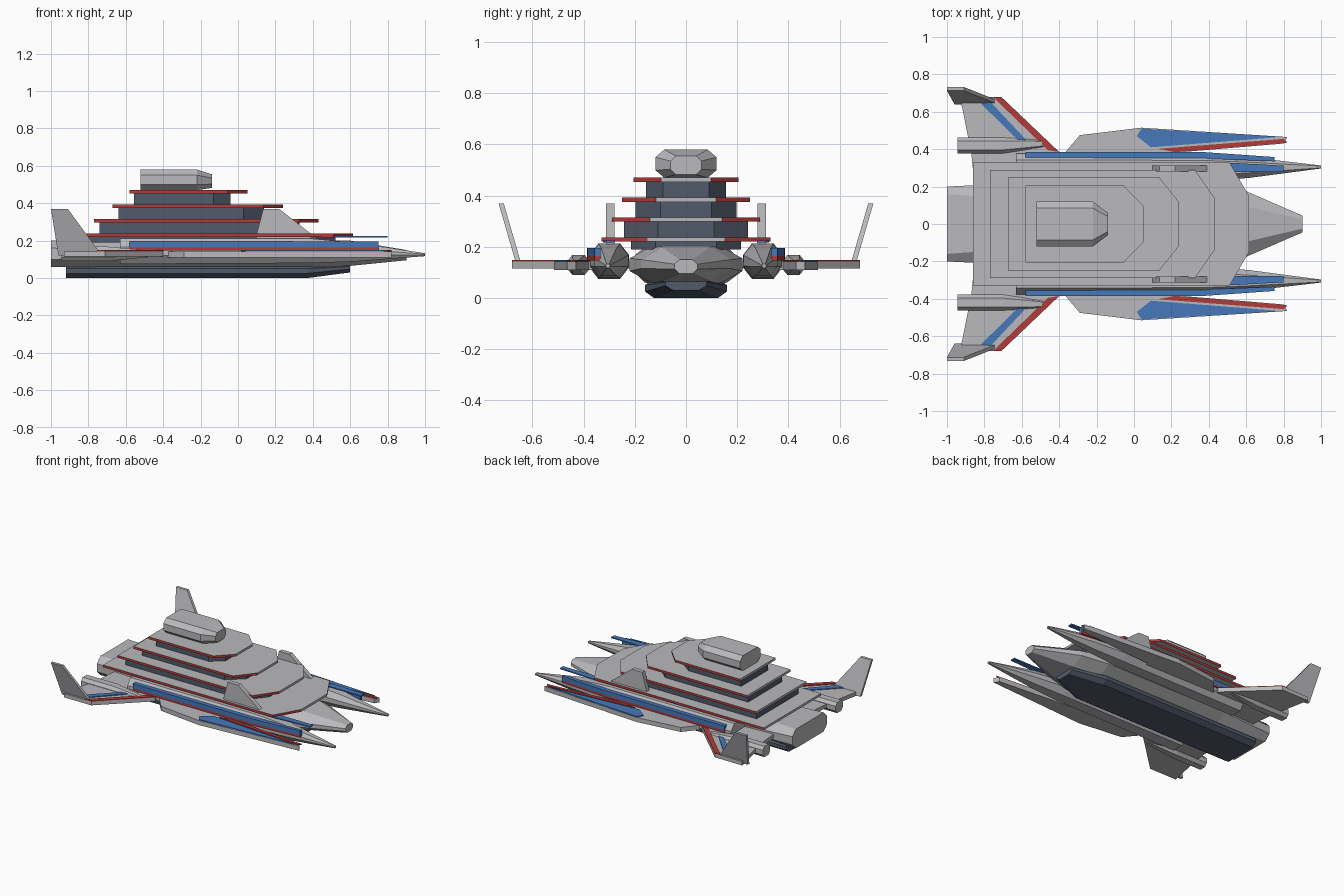
import bpy, bmesh


def material(name, rgb):
    m = bpy.data.materials.new(name)
    m.diffuse_color = (*rgb, 1)
    return m


GREY = material("hull grey", (0.49, 0.49, 0.51))
SLATE = material("slate blue", (0.085, 0.105, 0.145))
BLUE = material("stripe blue", (0.06, 0.19, 0.5))
RED = material("trim red", (0.45, 0.045, 0.042))


def loft(name, rings, *mats):
    """Skin a row of matching closed rings and cap both ends."""
    bm = bmesh.new()
    rows = [[bm.verts.new(p) for p in ring] for ring in rings]
    n = len(rows[0])
    for a, b in zip(rows, rows[1:]):
        for i in range(n):
            j = (i + 1) % n
            bm.faces.new((a[i], a[j], b[j], b[i]))
    bm.faces.new(rows[0])
    bm.faces.new(rows[-1])
    bmesh.ops.recalc_face_normals(bm, faces=bm.faces)
    me = bpy.data.meshes.new(name)
    bm.to_mesh(me)
    bm.free()
    for m in mats:
        me.materials.append(m)
    ob = bpy.data.objects.new(name, me)
    bpy.context.collection.objects.link(ob)
    return ob


def octagon(x, cy, hy, z0, z1, by, bz):
    """Bevelled box section across x: half width hy, bevel by wide and bz high."""
    pts = [(hy - by, z0), (hy, z0 + bz), (hy, z1 - bz), (hy - by, z1)]
    pts += [(-y, z) for y, z in reversed(pts)]
    return [(x, cy + y, z) for y, z in pts]


def slab(name, outline, z0, z1, *mats):
    return loft(name, [[(x, y, z) for x, y in outline] for z in (z0, z1)], *mats)


def deck_outline(back, bend, front, hy, tip):
    return [(back, -hy), (bend, -hy), (front, -tip), (front, tip), (bend, hy), (back, hy)]


# Central hull with a blunt tapering nose
loft("central_hull", [
    octagon(-1.0, 0, 0.2, 0.06, 0.2, 0.04, 0.04),
    octagon(-0.6, 0, 0.22, 0.055, 0.2, 0.09, 0.05),
    octagon(0.4, 0, 0.22, 0.055, 0.205, 0.09, 0.05),
    octagon(0.6, 0, 0.175, 0.065, 0.2, 0.08, 0.05),
    octagon(0.9, 0, 0.045, 0.095, 0.15, 0.02, 0.018)], GREY)

# Dark keel
loft("keel", [
    octagon(-0.92, 0, 0.16, 0.0, 0.075, 0.035, 0.025),
    octagon(0.37, 0, 0.16, 0.0, 0.075, 0.035, 0.025),
    octagon(0.6, 0, 0.08, 0.03, 0.08, 0.03, 0.018)], SLATE)

# Stepped decks: red edged plates, grey at the bow and stern
decks = [(-0.86, 0.51, 0.615, 0.33, 0.15, 0.22),
         (-0.77, 0.325, 0.43, 0.29, 0.14, 0.298),
         (-0.67, 0.135, 0.24, 0.25, 0.118, 0.375),
         (-0.58, -0.055, 0.05, 0.205, 0.097, 0.453)]
for i, (back, bend, front, hy, tip, z) in enumerate(decks, 1):
    plate = slab(f"deck_plate_{i}", deck_outline(back, bend, front, hy, tip),
                 z, z + 0.017, GREY, RED)
    for f in plate.data.polygons:
        f.material_index = int(abs(f.normal.z) < 0.5 and abs(f.normal.x) < 0.98)

# Dark walls between the decks
walls = [(-0.8, 0.42, 0.52, 0.215, 0.12, 0.19, 0.222),
         (-0.74, 0.22, 0.33, 0.243, 0.11, 0.236, 0.3),
         (-0.64, 0.03, 0.14, 0.197, 0.1, 0.314, 0.377),
         (-0.555, -0.13, -0.04, 0.156, 0.09, 0.391, 0.455)]
for i, (back, bend, front, hy, tip, z0, z1) in enumerate(walls, 1):
    slab(f"deck_wall_{i}", deck_outline(back, bend, front, hy, tip), z0, z1, SLATE)

# Bridge on the top deck
loft("bridge", [
    octagon(-0.52, 0, 0.12, 0.47, 0.58, 0.035, 0.03),
    octagon(-0.22, 0, 0.12, 0.47, 0.58, 0.035, 0.03),
    octagon(-0.14, 0, 0.06, 0.482, 0.555, 0.02, 0.02)], GREY)

# Parts repeated on both sides
for side, s in (("left", 1), ("right", -1)):
    def flip(pts):
        return [(x, s * y) for x, y in pts]

    # Long side pontoon drawn out to a point
    loft(f"pontoon_{side}", [
        octagon(-0.63, s * 0.3, 0.078, 0.075, 0.212, 0.035, 0.045),
        octagon(0.38, s * 0.3, 0.075, 0.08, 0.212, 0.035, 0.045),
        octagon(0.62, s * 0.302, 0.055, 0.088, 0.19, 0.027, 0.035),
        octagon(1.0, s * 0.305, 0.008, 0.117, 0.133, 0.003, 0.005)], GREY)

    # Two-colour rubbing strip along the pontoon
    strip = flip([(-0.58, 0.35), (-0.58, 0.386), (0.38, 0.384), (0.75, 0.358), (0.75, 0.335), (0.38, 0.35)])
    slab(f"blue_strip_{side}", strip, 0.163, 0.196, BLUE)
    slab(f"red_strip_{side}", strip, 0.147, 0.163, RED)

    # Blue bow plate above the pontoon
    slab(f"bow_plate_{side}", flip([(0.45, 0.325), (0.56, 0.325), (0.8, 0.312), (0.8, 0.278), (0.45, 0.278)]),
         0.216, 0.224, BLUE)

    # Forward wing with painted panels
    slab(f"forward_wing_{side}", flip([
        (-0.4, 0.33), (-0.37, 0.38), (-0.29, 0.475), (0.04, 0.515), (0.82, 0.465),
        (0.8, 0.43), (0.2, 0.38), (0.2, 0.33)]), 0.11, 0.143, GREY)
    slab(f"forward_wing_blue_{side}", flip([
        (0.015, 0.47), (0.04, 0.51), (0.78, 0.466), (0.62, 0.452), (0.09, 0.41)]), 0.143, 0.149, BLUE)
    slab(f"forward_wing_red_{side}", flip([
        (0.13, 0.402), (0.8, 0.455), (0.82, 0.435), (0.22, 0.384)]), 0.143, 0.149, RED)

    # Swept rear wing with painted stripes
    slab(f"rear_wing_{side}", flip([
        (-0.85, 0.18), (-0.4, 0.18), (-0.4, 0.385), (-0.71, 0.68), (-0.93, 0.68), (-0.87, 0.38)]),
        0.115, 0.143, GREY)
    slab(f"rear_wing_red_{side}", flip([
        (-0.4, 0.385), (-0.46, 0.395), (-0.755, 0.68), (-0.71, 0.68)]), 0.143, 0.149, RED)
    slab(f"rear_wing_blue_{side}", flip([
        (-0.53, 0.4), (-0.59, 0.42), (-0.82, 0.645), (-0.765, 0.65)]), 0.143, 0.149, BLUE)

    # Tapered engine pod on the rear wing
    loft(f"engine_pod_{side}", [
        octagon(-0.945, s * 0.42, 0.042, 0.09, 0.168, 0.018, 0.022),
        octagon(-0.7, s * 0.42, 0.042, 0.09, 0.168, 0.018, 0.022),
        octagon(-0.48, s * 0.43, 0.02, 0.112, 0.148, 0.008, 0.01)], GREY)

    # Wing-tip fin leaning outward
    base = [(-0.96, 0.12), (-0.745, 0.12), (-0.745, 0.145), (-0.91, 0.37), (-1.0, 0.37)]
    loft(f"tip_fin_{side}", [
        [(x, s * (0.64 + d + (z - 0.12) * 0.29), z) for x, z in base] for d in (0, 0.02)], GREY)

    # Upright fin on the lowest deck
    fin = [(0.1, 0.2), (0.1, 0.237), (0.135, 0.37), (0.22, 0.37), (0.39, 0.237), (0.39, 0.2)]
    loft(f"deck_fin_{side}", [[(x, s * y, z) for x, z in fin] for y in (0.28, 0.312)], GREY)
